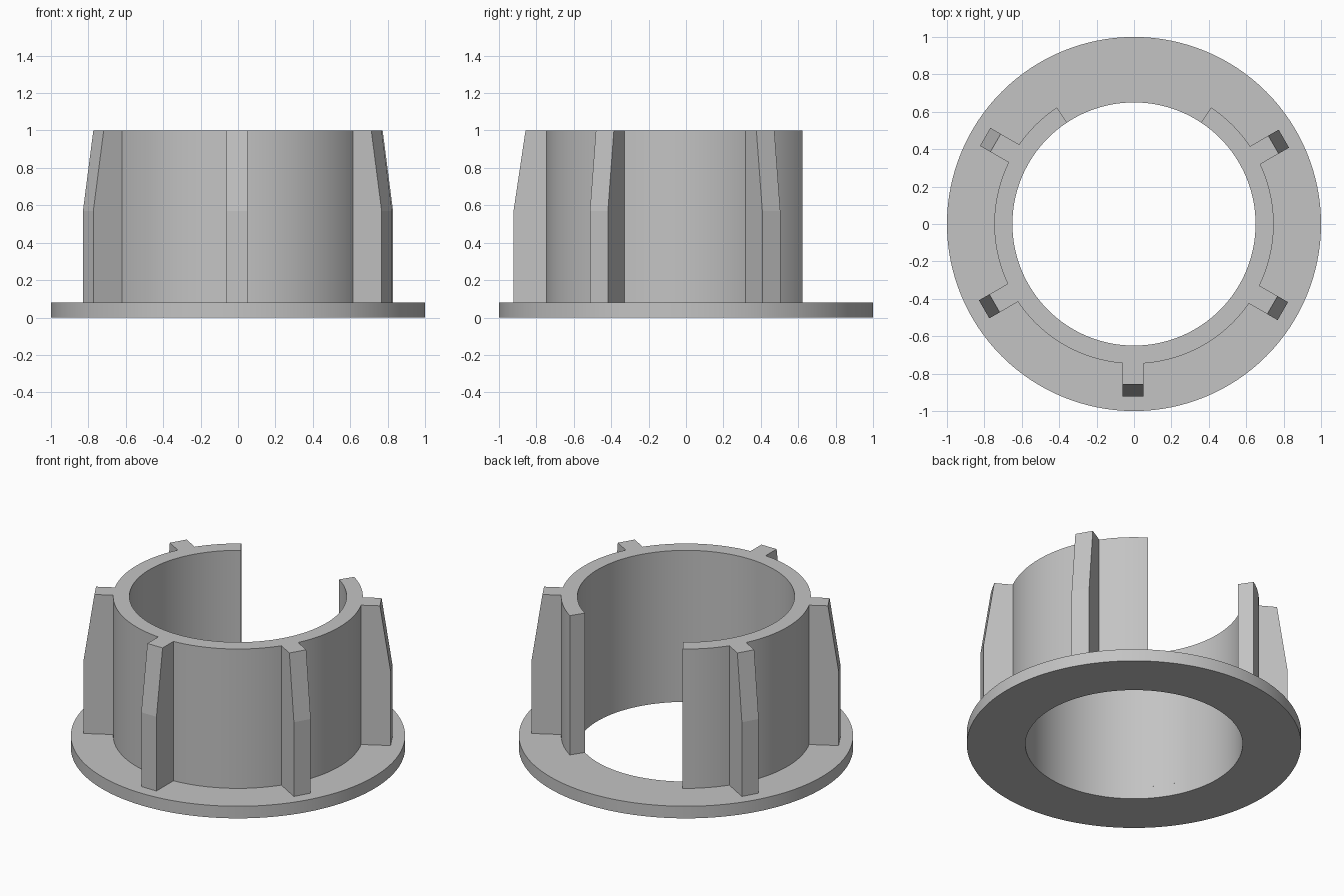
import bpy, bmesh
from math import radians, sin, cos, pi
from mathutils import Matrix

if "Cube" in bpy.data.objects:
    bpy.data.objects.remove(bpy.data.objects["Cube"], do_unlink=True)

INNER, WALL, FLANGE = 0.65, 0.747, 1.0
BASE, TOP = 0.08, 1.0

grey = bpy.data.materials.new("plain grey")
grey.use_nodes = True
colour = (0.55, 0.55, 0.55, 1)
grey.diffuse_color = colour
grey.node_tree.nodes["Principled BSDF"].inputs["Base Color"].default_value = colour


def finish(name, bm):
    bmesh.ops.recalc_face_normals(bm, faces=bm.faces)
    mesh = bpy.data.meshes.new(name)
    bm.to_mesh(mesh)
    bm.free()
    mesh.materials.append(grey)
    obj = bpy.data.objects.new(name, mesh)
    bpy.context.collection.objects.link(obj)
    bpy.ops.object.select_all(action="DESELECT")
    obj.select_set(True)
    bpy.context.view_layer.objects.active = obj
    bpy.ops.object.shade_smooth_by_angle(angle=radians(30))
    return obj


def ring(name, r0, r1, z0, z1, start=0.0, sweep=2 * pi, steps=128):
    """Rectangular section swept about z, closed or with flat ends."""
    bm = bmesh.new()
    closed = sweep > 2 * pi - 0.001
    section = [(r0, z0), (r1, z0), (r1, z1), (r0, z1)]
    loops = []
    for i in range(steps if closed else steps + 1):
        a = start + sweep * i / steps
        loops.append([bm.verts.new((r * cos(a), r * sin(a), z)) for r, z in section])
    pairs = list(zip(loops, loops[1:]))
    if closed:
        pairs.append((loops[-1], loops[0]))
    else:
        bm.faces.new(loops[0])
        bm.faces.new(loops[-1])
    for p, q in pairs:
        for k in range(4):
            n = (k + 1) % 4
            bm.faces.new((p[k], p[n], q[n], q[k]))
    return finish(name, bm)


def rib(name, angle):
    """Radial fin, straight below and tapering inward to the top."""
    bm = bmesh.new()
    root = WALL - 0.005
    profile = [(root, BASE), (0.922, BASE), (0.922, 0.57), (0.858, TOP), (root, TOP)]
    face = bm.faces.new([bm.verts.new((r, -0.061, z)) for r, z in profile])
    side = bmesh.ops.extrude_face_region(bm, geom=[face])["geom"]
    moved = [v for v in side if isinstance(v, bmesh.types.BMVert)]
    bmesh.ops.translate(bm, verts=moved, vec=(0, 0.111, 0))
    bm.transform(Matrix.Rotation(radians(angle), 4, "Z"))
    obj = finish(name, bm)
    for p in obj.data.polygons:
        p.use_smooth = False


# Base flange and the wall, open at the back
ring("base_flange", INNER, FLANGE, 0, BASE)
gap_edge = radians(56.5)
ring("split_wall", INNER, WALL, BASE, TOP,
     start=pi - gap_edge, sweep=pi + 2 * gap_edge, steps=104)

# Five fins spaced evenly, none in the opening
for label, angle in (("front", -90), ("front_left", -30), ("back_left", 30),
                     ("back_right", 150), ("front_right", 210)):
    rib(label + "_rib", angle)
